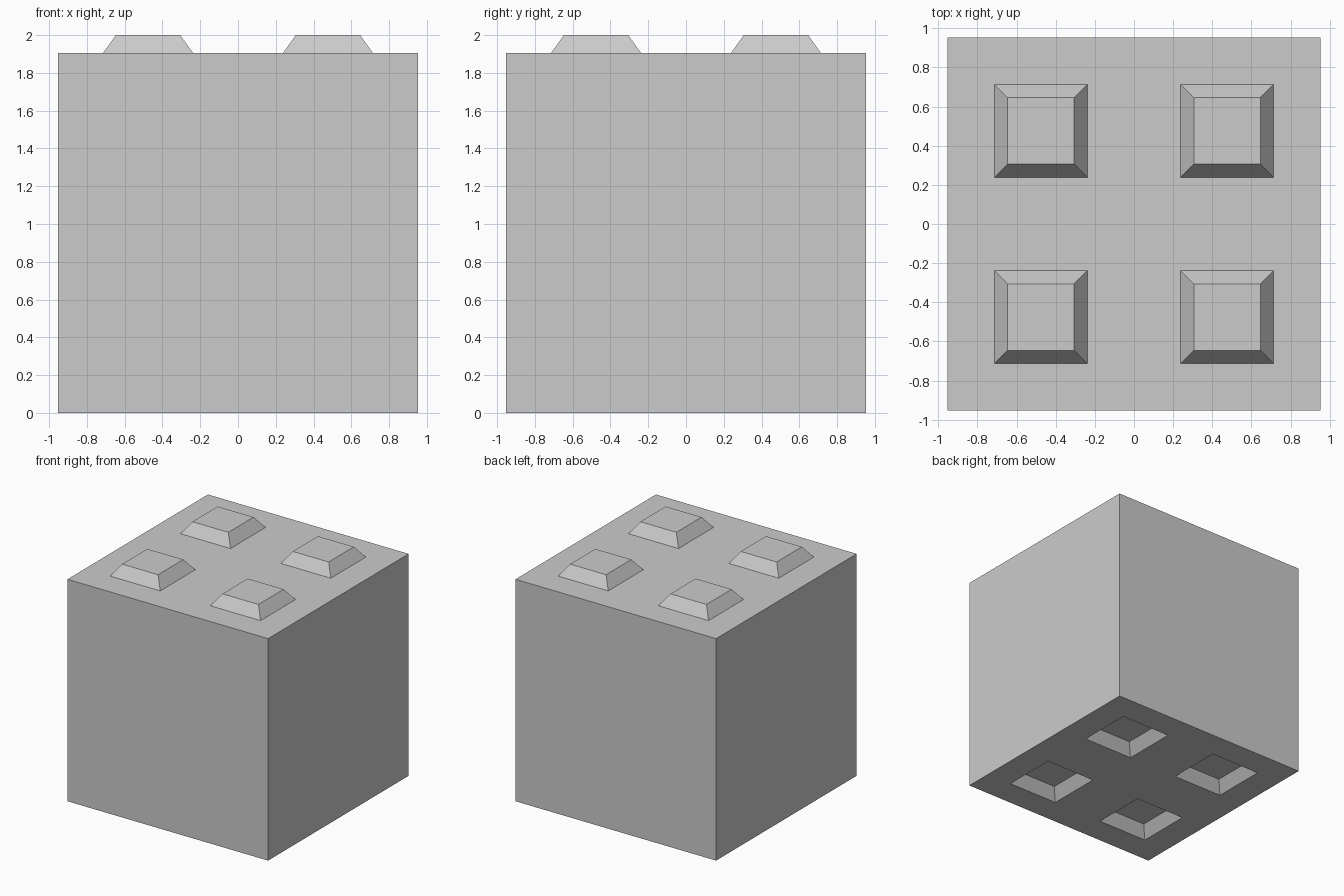
import bpy, bmesh

if "Cube" in bpy.data.objects:
    bpy.data.objects.remove(bpy.data.objects["Cube"])

U = 2 / 21                                    # module: stud height
LINES = [c * U for c in (-10, -7.5, -2.5, 2.5, 7.5, 10)]
LINES = [c * U for c in (-10, -7.5, -2.5, 2.5, 7.5, 10)]

bm = bmesh.new()

# Square sheet divided along the stud outlines
grid = [[bm.verts.new((x, y, 0)) for y in LINES] for x in LINES]
cells = {(i, j): bm.faces.new((grid[i][j], grid[i + 1][j],
                               grid[i + 1][j + 1], grid[i][j + 1]))
         for i in range(5) for j in range(5)}
bm.normal_update()

# Four bevelled bumps, pushed upwards (sockets below, studs above)
bumps = [cells[i, j] for i in (1, 3) for j in (1, 3)]
bmesh.ops.inset_individual(bm, faces=bumps, thickness=U)
for f in bumps:
    bmesh.ops.translate(bm, verts=f.verts, vec=(0, 0, U))

# Extrude the sheet into the block
res = bmesh.ops.extrude_face_region(bm, geom=bm.faces[:], use_keep_orig=True)
top = [g for g in res["geom"] if isinstance(g, bmesh.types.BMVert)]
bmesh.ops.translate(bm, verts=top, vec=(0, 0, 20 * U))
bmesh.ops.recalc_face_normals(bm, faces=bm.faces[:])

mesh = bpy.data.meshes.new("stacking_block")
bm.to_mesh(mesh)
bm.free()
bpy.context.collection.objects.link(bpy.data.objects.new("stacking_block", mesh))
